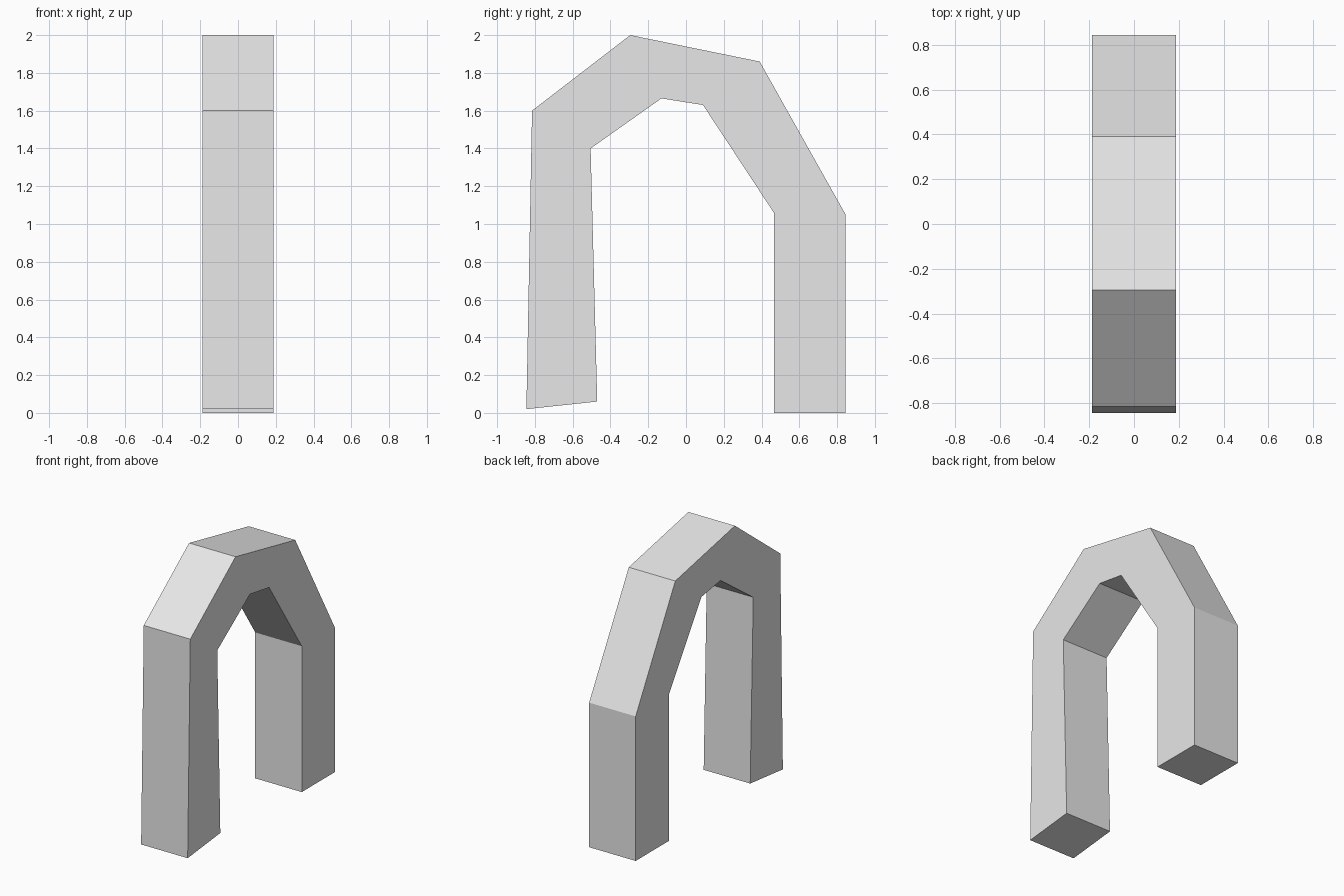
import bpy
import bmesh

HALF_WIDTH = 0.187

# Arch stations from front foot to back foot: (outer y, z), (inner y, z)
STATIONS = [
    ((-0.845, 0.02), (-0.47, 0.06)),
    ((-0.815, 1.60), (-0.505, 1.40)),
    ((-0.295, 2.00), (-0.13, 1.665)),
    ((0.39, 1.86), (0.09, 1.63)),
    ((0.845, 1.05), (0.465, 1.06)),
    ((0.845, 0.0), (0.465, 0.0)),
]

cube = bpy.data.objects.get("Cube")
if cube:
    bpy.data.objects.remove(cube, do_unlink=True)


def make_material(name, color):
    mat = bpy.data.materials.new(name)
    mat.use_nodes = True
    mat.diffuse_color = color
    for node in mat.node_tree.nodes:
        if node.type == 'BSDF_PRINCIPLED':
            node.inputs["Base Color"].default_value = color
    return mat


# Square-section arch: one ring of four corners per station, bridged by quads
bm = bmesh.new()
rings = []
for outer, inner in STATIONS:
    corners = [(-HALF_WIDTH, *outer), (HALF_WIDTH, *outer),
               (HALF_WIDTH, *inner), (-HALF_WIDTH, *inner)]
    rings.append([bm.verts.new(c) for c in corners])

for a, b in zip(rings, rings[1:]):
    for i in range(4):
        j = (i + 1) % 4
        bm.faces.new((a[i], a[j], b[j], b[i]))

# Closed feet
bm.faces.new(rings[0])
bm.faces.new(rings[-1])
bmesh.ops.recalc_face_normals(bm, faces=bm.faces)

mesh = bpy.data.meshes.new("arch")
bm.to_mesh(mesh)
bm.free()
mesh.materials.append(make_material("light grey", (0.8, 0.8, 0.8, 1.0)))
arch = bpy.data.objects.new("arch", mesh)
bpy.context.collection.objects.link(arch)
